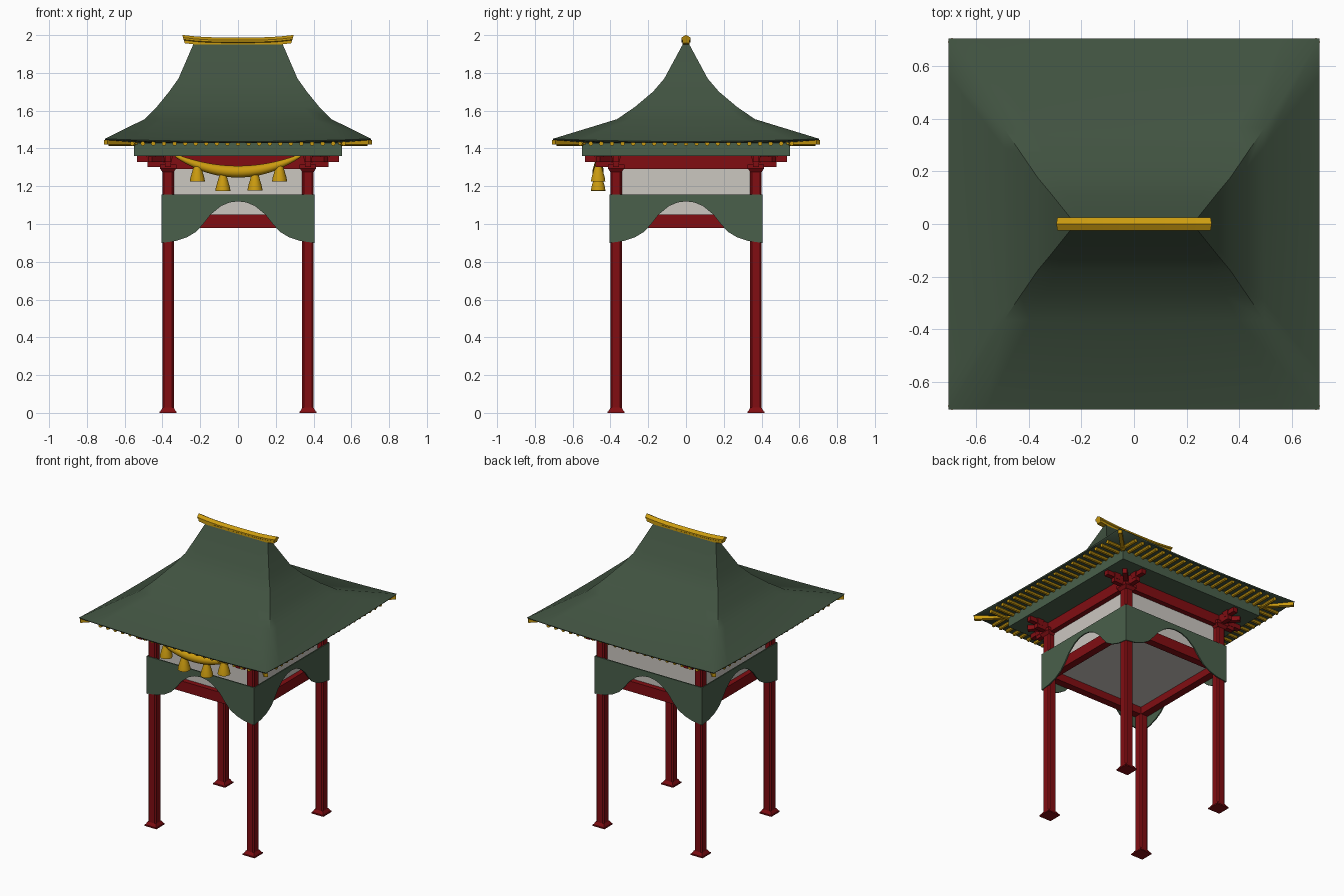
import bpy, bmesh
from math import pi, sin, cos, sqrt
from mathutils import Vector, Matrix

if "Cube" in bpy.data.objects:
    bpy.data.objects.remove(bpy.data.objects["Cube"])


def material(name, col):
    m = bpy.data.materials.new(name)
    m.diffuse_color = (*col, 1)
    m.use_nodes = True
    m.node_tree.nodes["Principled BSDF"].inputs["Base Color"].default_value = m.diffuse_color
    return m


ROOF = material("roof_green", (0.052, 0.085, 0.052))
CLOTH = material("valance_green", (0.068, 0.115, 0.07))
RED = material("red_lacquer", (0.22, 0.004, 0.006))
GOLD = material("gold", (0.60, 0.33, 0.005))
WHITE = material("white_plaster", (0.60, 0.57, 0.53))


def finish(name, bm, mat, smooth=None):
    bmesh.ops.recalc_face_normals(bm, faces=bm.faces)
    me = bpy.data.meshes.new(name)
    bm.to_mesh(me)
    bm.free()
    ob = bpy.data.objects.new(name, me)
    bpy.context.collection.objects.link(ob)
    me.materials.append(mat)
    if smooth:
        bpy.ops.object.select_all(action='DESELECT')
        ob.select_set(True)
        bpy.context.view_layer.objects.active = ob
        bpy.ops.object.shade_smooth_by_angle(angle=smooth)
    return ob


def add_box(bm, c, s, rot=0):
    m = Matrix.Translation(c) @ Matrix.Rotation(rot, 4, 'Z') @ Matrix.Diagonal((*s, 1))
    bmesh.ops.create_cube(bm, size=1, matrix=m)


def box(name, c, s, mat):
    bm = bmesh.new()
    add_box(bm, c, s)
    return finish(name, bm, mat)


def add_frustum(bm, x, y, z0, z1, w0, w1):
    # square block tapering from width w0 to w1
    m = Matrix.Translation((x, y, (z0 + z1) / 2)) @ Matrix.Rotation(pi / 4, 4, 'Z')
    bmesh.ops.create_cone(bm, cap_ends=True, segments=4, radius1=w0 / sqrt(2),
                          radius2=w1 / sqrt(2), depth=z1 - z0, matrix=m)


def loft(bm, rings, cap=True):
    rows = [[bm.verts.new(p) for p in r] for r in rings]
    n = len(rows[0])
    for a, b in zip(rows, rows[1:]):
        for i in range(n):
            bm.faces.new((a[i], a[(i + 1) % n], b[(i + 1) % n], b[i]))
    if cap:
        bm.faces.new(rows[0])
        bm.faces.new(rows[-1])


def four_sides(bm):
    # repeat what is in bm around the four sides
    geom = bm.verts[:] + bm.edges[:] + bm.faces[:]
    for k in (1, 2, 3):
        new = bmesh.ops.duplicate(bm, geom=geom)["geom"]
        bmesh.ops.rotate(bm, verts=[v for v in new if isinstance(v, bmesh.types.BMVert)],
                         cent=(0, 0, 0), matrix=Matrix.Rotation(k * pi / 2, 3, 'Z'))


# Posts with flared feet, capitals and bracket arms
P = 0.37
for sx in (-1, 1):
    for sy in (-1, 1):
        x, y = sx * P, sy * P
        tag = ("front" if sy < 0 else "back") + ("_left" if sx < 0 else "_right")
        post = box(tag + "_post", (x, y, 0.65), (0.06, 0.06, 1.3), RED)
        bev = post.modifiers.new("bevel", 'BEVEL')
        bev.width, bev.segments = 0.009, 1
        bm = bmesh.new()
        add_frustum(bm, x, y, 0, 0.008, 0.09, 0.09)
        add_frustum(bm, x, y, 0.008, 0.028, 0.082, 0.06)
        finish(tag + "_foot", bm, RED)
        bm = bmesh.new()
        add_frustum(bm, x, y, 1.275, 1.295, 0.06, 0.088)
        add_frustum(bm, x, y, 1.295, 1.315, 0.088, 0.088)
        for rot in (0, pi / 2):
            d = Vector((cos(rot), sin(rot), 0))
            add_box(bm, (x, y, 1.318), (0.22, 0.032, 0.034), rot)
            add_box(bm, (x, y, 1.346), (0.33, 0.032, 0.034), rot)
            for t in (-0.09, 0.09):
                q = Vector((x, y, 0)) + d * t
                add_frustum(bm, q.x, q.y, 1.325, 1.36, 0.035, 0.05)
        diag = pi / 4 * sx * sy
        add_box(bm, (x, y, 1.343), (0.27, 0.03, 0.03), diag)
        finish(tag + "_bracket", bm, RED)

# Tie beams between the posts
for name, z0, z1, w in (("lower_beams", 0.98, 1.05, 0.05), ("upper_beams", 1.29, 1.36, 0.05)):
    bm = bmesh.new()
    add_box(bm, (0, -P, (z0 + z1) / 2), (2 * P, w, z1 - z0))
    four_sides(bm)
    finish(name, bm, RED)

# Pale panelled box above the lower beams, and the eave plate
box("wall_panels", (0, 0, 1.165), (0.72, 0.72, 0.27), WHITE)
box("eave_plate", (0, 0, 1.395), (1.1, 1.1, 0.07), CLOTH)

# Arched valance on all four sides
half = [(0.405, 0.90), (0.33, 0.91), (0.27, 0.93), (0.22, 0.96), (0.18, 1.005),
        (0.145, 1.05), (0.09, 1.095), (0.045, 1.114), (0, 1.12)]
curve = half + [(-x, z) for x, z in half[-2::-1]]
bm = bmesh.new()
rings = [[(x, -0.405, z), (x, -0.405, 1.155), (x, -0.397, 1.155), (x, -0.397, z)] for x, z in curve]
loft(bm, rings)
four_sides(bm)
finish("valance", bm, CLOTH)

# Sweeping hipped roof: half width, half depth, height, corner lift
N = 10
profile = [(0.235, 0.015, 1.955, 0), (0.315, 0.115, 1.77, 0), (0.365, 0.175, 1.70, 0),
           (0.43, 0.27, 1.62, 0), (0.495, 0.365, 1.555, 0), (0.705, 0.705, 1.437, 0.014),
           (0.70, 0.70, 1.43, 0.014), (0.5, 0.5, 1.427, 0)]
steps = [-1 + 2 * i / N for i in range(N)]
unit = ([(t, -1) for t in steps] + [(1, t) for t in steps]
        + [(-t, 1) for t in steps] + [(-1, -t) for t in steps])
bm = bmesh.new()
loft(bm, [[(u * hx, v * hy, z + lift * min(abs(u), abs(v)) ** 2) for u, v in unit]
          for hx, hy, z, lift in profile])
finish("roof", bm, ROOF, 0.9)

# Rafter ends and diagonal corner rafters
bm = bmesh.new()
for i in range(21):
    x = -0.56 + i * 0.056
    m = Matrix.Translation((x, -0.615, 1.426)) @ Matrix.Rotation(pi / 2, 4, 'X')
    bmesh.ops.create_cone(bm, cap_ends=True, segments=8, radius1=0.012, radius2=0.012,
                          depth=0.14, matrix=m)
add_box(bm, (0.615, -0.615, 1.432), (0.24, 0.024, 0.024), -pi / 4)
four_sides(bm)
finish("rafters", bm, GOLD, 0.6)

# Ridge cap with upturned ends and a peaked top
bm = bmesh.new()
section = [(-0.018, 0), (-0.018, 0.016), (-0.024, 0.02), (-0.024, 0.03), (0, 0.044),
           (0.024, 0.03), (0.024, 0.02), (0.018, 0.016), (0.018, 0)]
rings = []
for i in range(11):
    t = -1 + i / 5
    rings.append([(t * (0.282 + 0.3 * z), y, 1.943 + z + 0.014 * abs(t) ** 3) for y, z in section])
loft(bm, rings)
finish("ridge_cap", bm, GOLD)

# Tapered rope swag on the front
Y = -0.465
bm = bmesh.new()
rings = []
for i in range(25):
    t = -1 + i / 12
    r = 0.008 + 0.023 * (1 - t * t)
    c = Vector((0.33 * t, Y, 1.277 + 0.085 * t * t))
    up = Vector((-0.17 * t, 0, 0.33)).normalized()
    rings.append([c + up * r * cos(a * pi / 5) + Vector((0, r * sin(a * pi / 5), 0)) for a in range(10)])
loft(bm, rings)
finish("rope_swag", bm, GOLD, 0.7)

# Hanging tassels
for k, (x, z) in enumerate(((-0.215, 1.225), (-0.08, 1.175), (0.09, 1.178), (0.22, 1.225))):
    bm = bmesh.new()
    prof = [(0.040, 0), (0.037, 0.02), (0.028, 0.05), (0.022, 0.072), (0.016, 0.09)]
    loft(bm, [[(x + r * cos(a * pi / 5), Y + r * sin(a * pi / 5), z + h) for a in range(10)]
              for r, h in prof])
    finish("tassel_%d" % (k + 1), bm, GOLD, 0.7)
